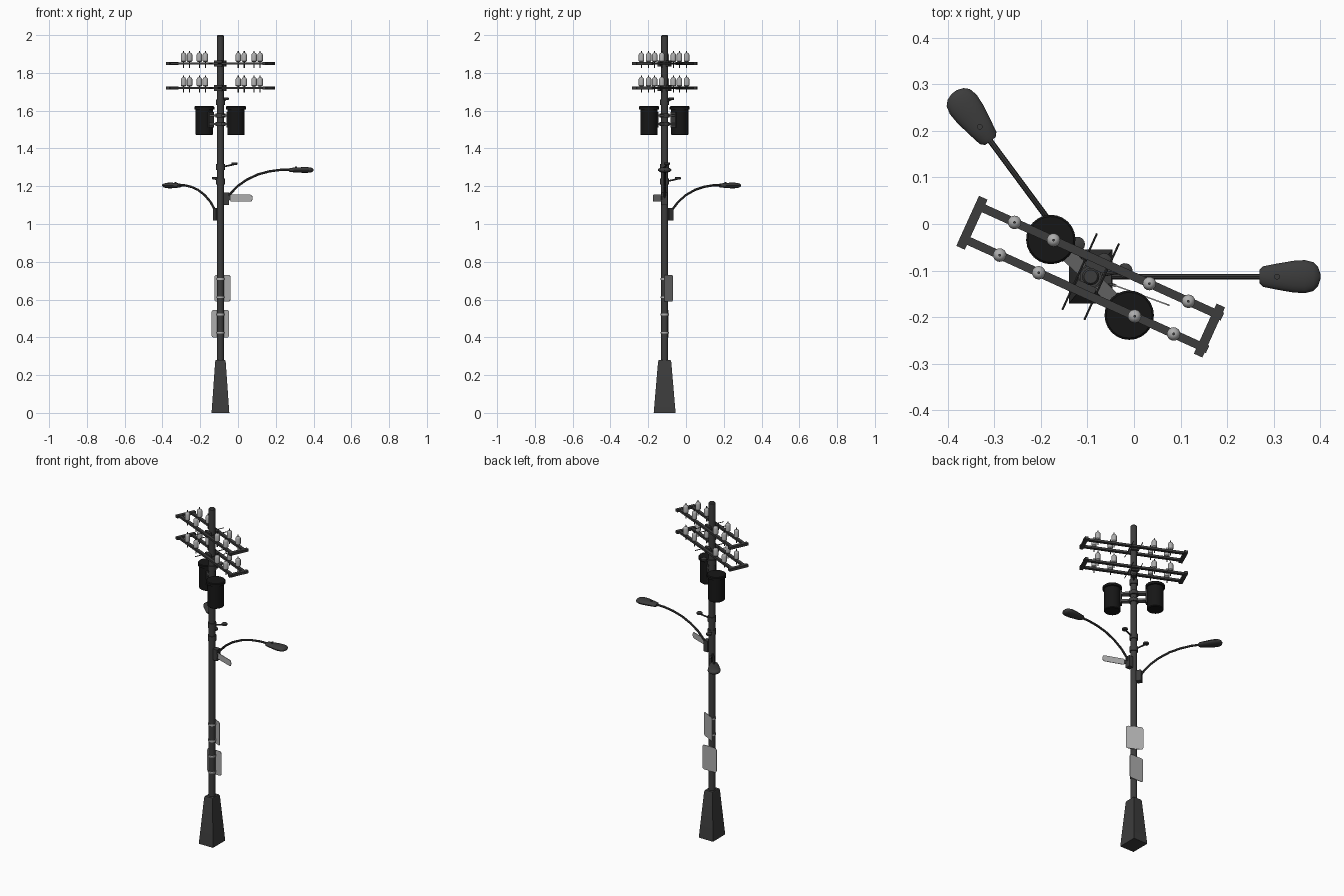
import bpy, bmesh
from math import radians, sin, cos, pi
from mathutils import Matrix, Vector

if "Cube" in bpy.data.objects:
    bpy.data.objects.remove(bpy.data.objects["Cube"])

PX, PY, R = -0.093, -0.113, 0.0185


def material(name, v):
    m = bpy.data.materials.new(name)
    m.diffuse_color = (v, v, v, 1)
    m.use_nodes = True
    m.node_tree.nodes["Principled BSDF"].inputs["Base Color"].default_value = m.diffuse_color
    return m


DARK = material("dark_metal", 0.045)
BLACK = material("black_metal", 0.008)
LIGHT = material("light_grey", 0.42)
MID = material("bracket_grey", 0.12)


def frame(angle=0, z=0):
    """Local frame on the pole axis, x pointing outwards at the angle."""
    return Matrix.Translation((PX, PY, z)) @ Matrix.Rotation(radians(angle), 4, 'Z')


def finish(name, bm, mat, m):
    bmesh.ops.recalc_face_normals(bm, faces=bm.faces)
    me = bpy.data.meshes.new(name)
    bm.to_mesh(me)
    bm.free()
    me.materials.append(mat)
    ob = bpy.data.objects.new(name, me)
    ob.matrix_world = m
    bpy.context.collection.objects.link(ob)
    bpy.context.view_layer.objects.active = ob
    bpy.ops.object.select_all(action='DESELECT')
    ob.select_set(True)
    bpy.ops.object.shade_smooth_by_angle(angle=radians(35))
    return ob


def loft(name, rings, mat, m):
    bm = bmesh.new()
    vs = [[bm.verts.new(p) for p in ring] for ring in rings]
    n = len(vs[0])
    for a, b in zip(vs, vs[1:]):
        for i in range(n):
            bm.faces.new((a[i], a[(i + 1) % n], b[(i + 1) % n], b[i]))
    bm.faces.new(vs[0])
    bm.faces.new(vs[-1])
    return finish(name, bm, mat, m)


def box(name, c, s, mat, m, tilt=0):
    bm = bmesh.new()
    bmesh.ops.create_cube(bm, size=1, matrix=Matrix.Translation(c)
                          @ Matrix.Rotation(tilt, 4, 'Y') @ Matrix.Diagonal((*s, 1)))
    return finish(name, bm, mat, m)


def lathe(name, profile, mat, m, c=(0, 0), n=16):
    rings = [[(c[0] + r * cos(2 * pi * i / n), c[1] + r * sin(2 * pi * i / n), z)
              for i in range(n)] for r, z in profile]
    return loft(name, rings, mat, m)


def tube(name, pts, r, mat, m, n=8):
    """Round bar along a path lying in the local xz plane (or straight)."""
    pts = [Vector(p) for p in pts]
    rings = []
    for i, p in enumerate(pts):
        t = (pts[min(i + 1, len(pts) - 1)] - pts[max(i - 1, 0)]).normalized()
        a = Vector((1, 0, 0)) if abs(t.y) > 0.9 else Vector((0, 1, 0))
        b = t.cross(a)
        rings.append([p + r * (a * cos(2 * pi * k / n) + b * sin(2 * pi * k / n)) for k in range(n)])
    return loft(name, rings, mat, m)


def plate(name, x, w, h, rad, mat, m, y=0):
    """Upright rounded plate facing local x."""
    ring = []
    for sy, sz, a0 in ((1, 1, 0), (-1, 1, 90), (-1, -1, 180), (1, -1, 270)):
        for k in range(5):
            a = radians(a0 + k * 22.5)
            ring.append((y + sy * (w / 2 - rad) + rad * cos(a), sz * (h / 2 - rad) + rad * sin(a)))
    return loft(name, [[(x + d, p, q) for p, q in ring] for d in (-0.0015, 0.0015)], mat, m)


def band(name, z, mat, h=0.01, r=R + 0.003):
    return lathe(name, [(r, z - h / 2), (r, z + h / 2)], mat, frame())


# Pole and tapered square base
lathe("pole", [(R, 0.2), (R, 1.995), (R - 0.004, 2.0)], DARK, frame())
square = ((-1, -1), (1, -1), (1, 1), (-1, 1))
loft("base", [[(sx * a, sy * b, z) for sx, sy in square]
              for a, b, z in ((0.047, 0.058, 0), (0.028, 0.035, 0.27), (0.025, 0.031, 0.28))], DARK, frame())

# Two levels of double crossarms with insulators
for z in (1.72, 1.85):
    F = frame(-24.4, z)
    for s in (-1, 1):
        box("crossarm", (0.003, s * 0.0385, 0), (0.58, 0.018, 0.012), DARK, F)
        box("crossarm_end", (s * 0.28, 0, 0), (0.02, 0.118, 0.015), DARK, F)
        box("arm_mount", (0, s * 0.024, 0), (0.045, 0.014, 0.03), DARK, F)
        tube("through_bolt", [(s * 0.026, -0.09, 0), (s * 0.026, 0.09, 0)], 0.0022, DARK, F)
        for x in (-0.197, -0.105, 0.121, 0.213):
            lathe("insulator_pin", [(0.003, -0.024), (0.003, 0.066)], DARK, F, (x, s * 0.0385), 8)
            lathe("insulator", [(0.009, 0.008), (0.0145, 0.013), (0.0145, 0.046), (0.011, 0.053),
                                (0.005, 0.057)], LIGHT, F, (x, s * 0.0385))

# Transformer drums with bracket pairs
for a in (137, -45):
    F = frame(a, 1.47)
    lathe("transformer_drum", [(0.042, 0), (0.046, 0.004), (0.046, 0.135), (0.053, 0.137),
                               (0.053, 0.15), (0.049, 0.154)], BLACK, F, (0.117, 0), 24)
    for z in (0.06, 0.105):
        box("transformer_bracket", (0.045, 0, z), (0.06, 0.03, 0.012), MID, F)
    box("transformer_back_plate", (0.069, 0, 0.082), (0.008, 0.036, 0.08), DARK, F)
for z in (1.53, 1.575):
    band("transformer_band", z, DARK, 0.022, R + 0.008)

# Street lamps: wall box, curved arm, teardrop head
arm = [(0.03, 1.125), (0.052, 1.16), (0.09, 1.2), (0.14, 1.235), (0.2, 1.263),
       (0.26, 1.279), (0.32, 1.287), (0.38, 1.288)]
head = [(0.362, 0.014, 0.008), (0.37, 0.022, 0.011), (0.4, 0.028, 0.013), (0.435, 0.034, 0.015),
        (0.46, 0.0355, 0.015), (0.478, 0.031, 0.013), (0.488, 0.021, 0.01), (0.493, 0.006, 0.004)]
for a, dz in ((0, 0), (126.5, -0.082)):
    F = frame(a, dz)
    box("lamp_mount", (0.031, 0, 1.134), (0.028, 0.032, 0.066), DARK, F)
    tube("lamp_arm", [(x, 0, z) for x, z in arm], 0.0062, DARK, F)
    loft("lamp_head", [[(x, w * cos(k * pi / 10), 1.286 + h * sin(k * pi / 10)) for k in range(20)]
                       for x, w, h in head], DARK, F)
    lathe("lamp_sensor", [(0.006, 1.295), (0.006, 1.305)], DARK, F, (0.4, 0), 10)

# Street name blade, edge-on to its direction
F = frame(-20, 1.137)
box("blade_holder", (0.05, 0, 0), (0.016, 0.006, 0.02), DARK, F)
plate("street_blade", 0, 0.13, 0.036, 0.012, LIGHT, frame(-110, 1.137), y=0.115)

# Small device arms: clamp, rising bar and end puck
for a, z, reach in ((10, 1.302, 0.085), (112, 1.225, 0.085), (50, 1.645, 0.055)):
    F = frame(a, z)
    band("device_clamp", z, DARK, 0.03, R + 0.005)
    tube("device_arm", [(0.01, 0, 0), (reach - 0.01, 0, 0.014)], 0.0045, DARK, F)
    lathe("device_puck", [(0.013, 0.011), (0.016, 0.014), (0.016, 0.022), (0.013, 0.024)],
          DARK, F, (reach - 0.01, 0))

# Traffic sign plates strapped to the back
for a, z, w, h in ((62, 0.66, 0.096, 0.14), (90, 0.472, 0.093, 0.146)):
    plate("sign_plate", R + 0.004, w, h, 0.012, LIGHT, frame(a, z))
    for s in (-1, 1):
        band("sign_strap", z + s * 0.048, LIGHT)
